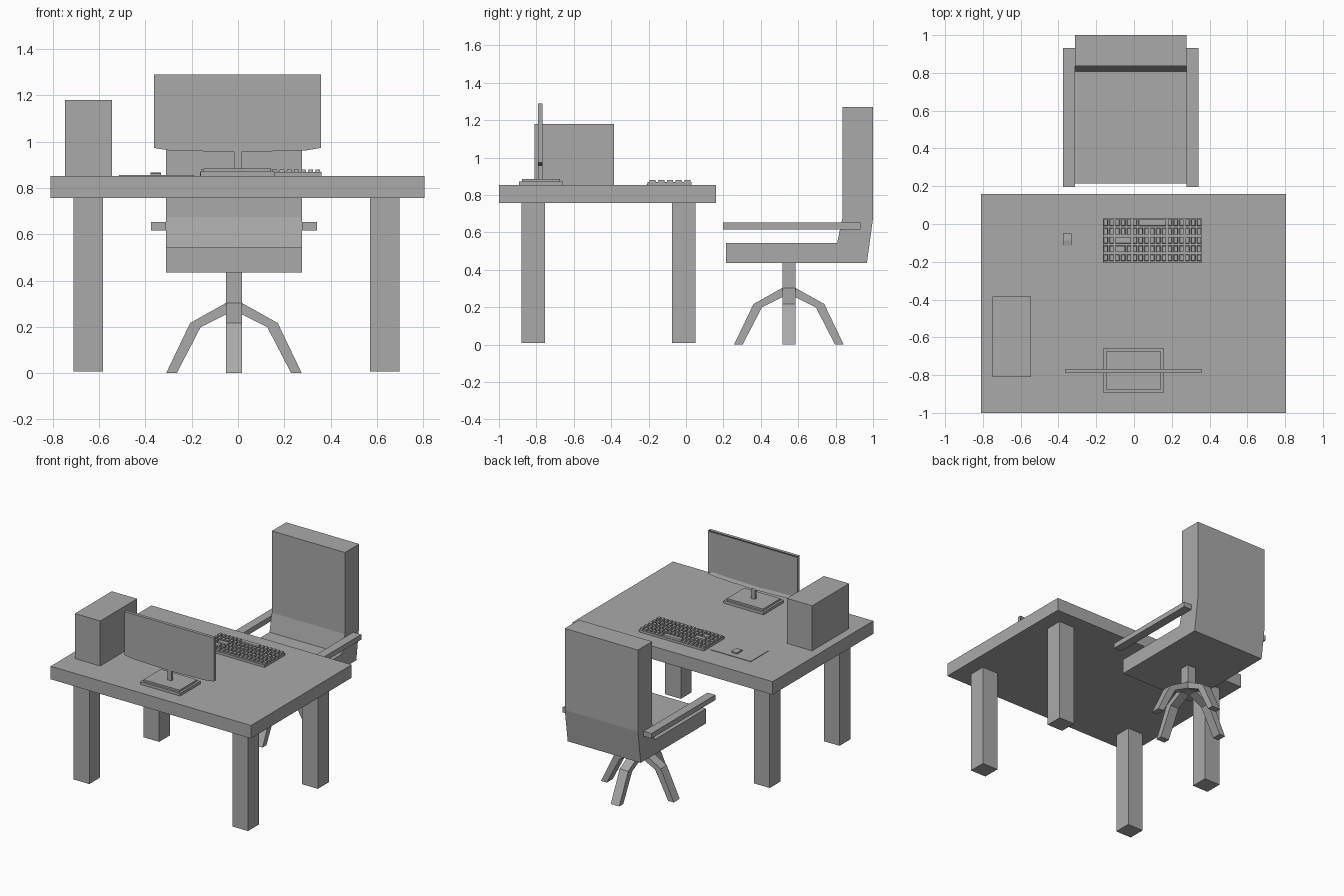
import bpy, bmesh

if "Cube" in bpy.data.objects:
    bpy.data.objects.remove(bpy.data.objects["Cube"])

grey = bpy.data.materials.new("plain grey")
grey.diffuse_color = (0.4, 0.4, 0.4, 1)
grey.use_nodes = True
grey.node_tree.nodes["Principled BSDF"].inputs["Base Color"].default_value = grey.diffuse_color


def finish(name, bm):
    bmesh.ops.recalc_face_normals(bm, faces=bm.faces)
    me = bpy.data.meshes.new(name)
    bm.to_mesh(me)
    bm.free()
    me.materials.append(grey)
    ob = bpy.data.objects.new(name, me)
    bpy.context.collection.objects.link(ob)
    return ob


def add_box(bm, x, y, z, taper=0.0):
    """Box from (min, max) pairs; taper pulls the top rim inwards."""
    def ring(h, t):
        return [bm.verts.new((px, py, h)) for px, py in (
            (x[0] + t, y[0] + t), (x[1] - t, y[0] + t),
            (x[1] - t, y[1] - t), (x[0] + t, y[1] - t))]
    a, b = ring(z[0], 0), ring(z[1], taper)
    bm.faces.new(a[::-1])
    bm.faces.new(b)
    for i in range(4):
        j = (i + 1) % 4
        bm.faces.new((a[i], a[j], b[j], b[i]))


def box(name, x, y, z, taper=0.0):
    bm = bmesh.new()
    add_box(bm, x, y, z, taper)
    return finish(name, bm)


def add_prism(bm, pts, lo, hi, place):
    """Extrude a 2D profile from lo to hi; place(u, v, d) gives the 3D point."""
    a = [bm.verts.new(place(u, v, lo)) for u, v in pts]
    b = [bm.verts.new(place(u, v, hi)) for u, v in pts]
    caps = [bm.faces.new(a), bm.faces.new(b)]
    for i in range(len(pts)):
        j = (i + 1) % len(pts)
        bm.faces.new((a[i], a[j], b[j], b[i]))
    return caps


def side(u, v, d):
    return (d, u, v)


def front(u, v, d):
    return (u, d, v)


# Table
box("table_top", (-0.81, 0.805), (-1.0, 0.16), (0.757, 0.852))
for xn, x in (("left", (-0.71, -0.583)), ("right", (0.57, 0.697))):
    for yn, y in (("front", (-0.88, -0.755)), ("back", (-0.075, 0.05))):
        box(f"{yn}_{xn}_table_leg", x, y, (0.008, 0.757))

# Computer case
box("computer_case", (-0.748, -0.544), (-0.81, -0.385), (0.852, 1.18))

# Monitor: shallow V underside, screen recessed on the +y side
outline = [(-0.362, 1.29), (-0.362, 0.973), (-0.3, 0.963), (-0.017, 0.955),
           (0.015, 0.955), (0.297, 0.963), (0.358, 0.973), (0.358, 1.29)]
bm = bmesh.new()
caps = add_prism(bm, outline, -0.79, -0.767, front)
bmesh.ops.recalc_face_normals(bm, faces=bm.faces)
bmesh.ops.inset_region(bm, faces=[caps[1]], thickness=0.022)
bmesh.ops.translate(bm, verts=list(caps[1].verts), vec=(0, -0.01, 0))
finish("monitor", bm)
box("monitor_neck", (-0.017, 0.015), (-0.79, -0.768), (0.88, 0.96))
box("monitor_base", (-0.163, 0.158), (-0.892, -0.66), (0.852, 0.872))
box("monitor_base_top", (-0.148, 0.143), (-0.877, -0.675), (0.872, 0.885))

# Keyboard: 5 rows of 17 keys, with a few wide keys
box("keyboard_body", (-0.164, 0.36), (-0.207, 0.029), (0.852, 0.869))
bm = bmesh.new()
wide = {(0, 6): 5, (2, 2): 3, (3, 2): 2}
for row in range(5):
    col = 0
    while col < 17:
        span = wide.get((row, col), 1)
        x0 = -0.161 + col * 0.0309
        y1 = 0.025 - row * 0.0465
        add_box(bm, (x0, x0 + span * 0.0309 - 0.0085), (y1 - 0.035, y1),
                (0.869, 0.881), 0.002)
        col += span
finish("keyboard_keys", bm)

# Mouse and mat
box("mouse_mat", (-0.515, -0.19), (-0.212, -0.01), (0.852, 0.856))
bm = bmesh.new()
add_prism(bm, [(-0.115, 0.856), (-0.05, 0.856), (-0.05, 0.866),
               (-0.088, 0.868), (-0.115, 0.863)], -0.377, -0.332, side)
finish("mouse", bm)

# Chair seat and backrest in one profile
bm = bmesh.new()
add_prism(bm, [(0.215, 0.435), (0.967, 0.435), (1.0, 0.675), (1.0, 1.27),
               (0.836, 1.27), (0.836, 0.675), (0.808, 0.543), (0.215, 0.543)],
          -0.312, 0.277, side)
finish("chair_seat_and_back", bm)

# Armrests
for name, x in (("left", (-0.375, -0.312)), ("right", (0.277, 0.341))):
    box(f"{name}_armrest", x, (0.197, 0.933), (0.616, 0.653))

# Post and four bent feet around it
CX, CY, R = -0.0175, 0.55, 0.0345
box("chair_post", (CX - R, CX + R), (CY - R, CY + R), (0.25, 0.435))
foot = [(R, 0.303), (0.189, 0.217), (0.293, 0.0), (0.247, 0.0),
        (0.144, 0.199), (R, 0.254)]
for name, (dx, dy) in {"left": (-1, 0), "right": (1, 0),
                       "front": (0, -1), "back": (0, 1)}.items():
    bm = bmesh.new()
    add_prism(bm, foot, -R, R, lambda u, v, d: (
        CX + dx * u - dy * d, CY + dy * u + dx * d, v))
    finish(f"{name}_chair_foot", bm)
